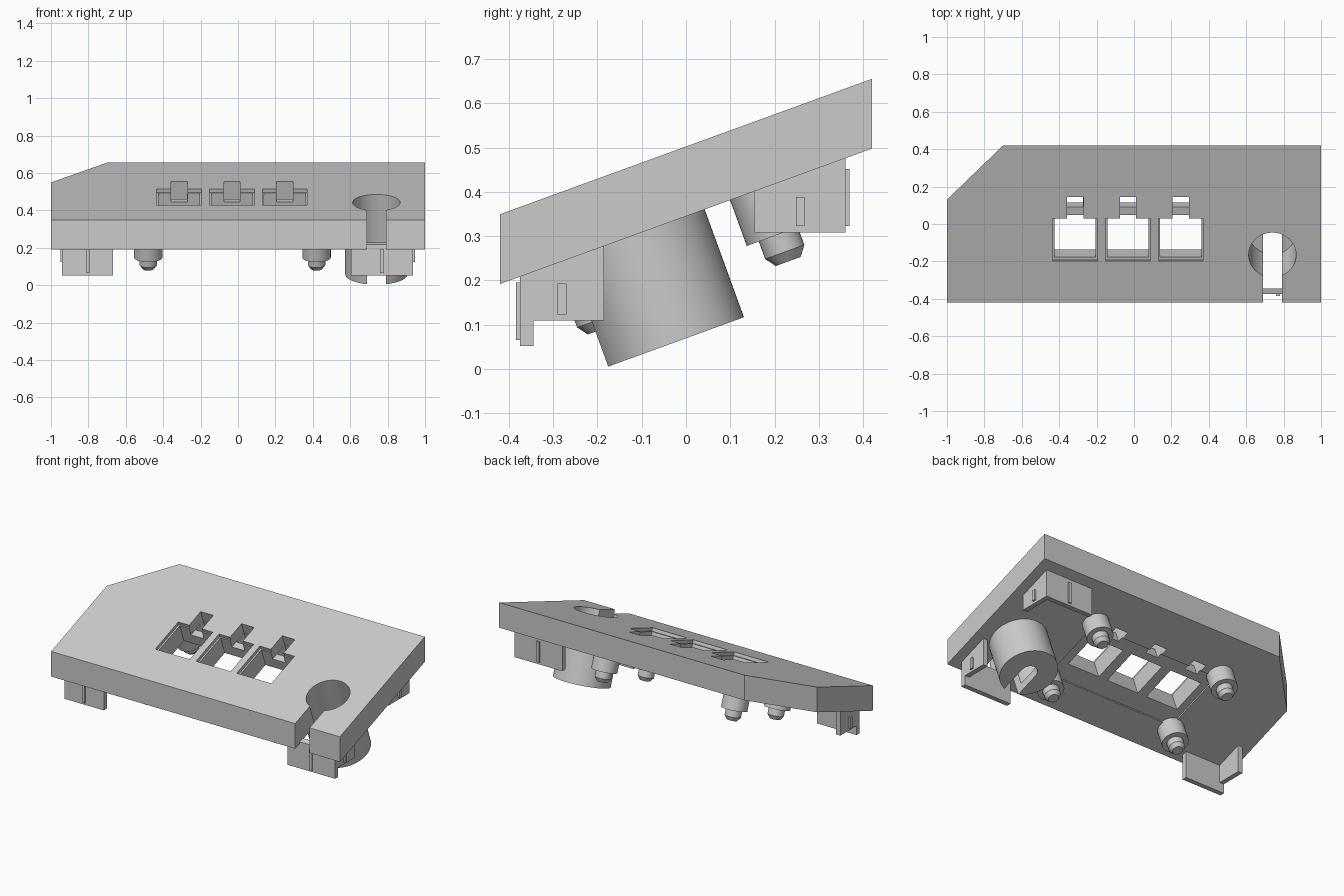
import bpy, bmesh, math
from mathutils import Matrix, Vector

if "Cube" in bpy.data.objects:
    bpy.data.objects.remove(bpy.data.objects["Cube"])

TILT = math.radians(20)
SLOPE = math.tan(TILT)
BASE = 0.345           # height of the underside at the centre
THICK = 0.148          # thickness square to the slope
# Tilted frame: x across, y up the slope, z out of the panel, 0 at the underside
FRAME = Matrix.Translation((0, 0, BASE)) @ Matrix.Rotation(TILT, 4, 'X')

grey = bpy.data.materials.new("plain grey")
grey.use_nodes = True
colour = (0.6, 0.6, 0.6, 1)
grey.diffuse_color = colour
grey.node_tree.nodes["Principled BSDF"].inputs["Base Color"].default_value = colour


def under(y):
    return BASE + SLOPE * y


def make(name, bm, smooth=False):
    bmesh.ops.recalc_face_normals(bm, faces=bm.faces)
    mesh = bpy.data.meshes.new(name)
    bm.to_mesh(mesh)
    bm.free()
    mesh.materials.append(grey)
    ob = bpy.data.objects.new(name, mesh)
    bpy.context.collection.objects.link(ob)
    if smooth:
        shade(ob)
    return ob


def shade(ob):
    bpy.ops.object.select_all(action='DESELECT')
    ob.select_set(True)
    bpy.context.view_layer.objects.active = ob
    bpy.ops.object.shade_smooth_by_angle(angle=math.radians(30))


def box(name, x, y, z, matrix=FRAME):
    bm = bmesh.new()
    bmesh.ops.create_cube(bm, size=1)
    for v in bm.verts:
        v.co = Vector([r[0] if c < 0 else r[1] for c, r in zip(v.co, (x, y, z))])
    bm.transform(matrix)
    return make(name, bm)


def turned(name, x, y, profile, smooth=True, sides=48):
    """Solid of stacked rings, from (radius, z) pairs, square to the panel."""
    bm = bmesh.new()
    rings = []
    for r, z in profile:
        rings.append([bm.verts.new((x + r * math.cos(i * math.tau / sides),
                                    y + r * math.sin(i * math.tau / sides), z))
                      for i in range(sides)])
    for a, b in zip(rings, rings[1:]):
        for i in range(sides):
            j = (i + 1) % sides
            bm.faces.new((a[i], a[j], b[j], b[i]))
    bm.faces.new(rings[0])
    bm.faces.new(rings[-1])
    bm.transform(FRAME)
    return make(name, bm, smooth)


def prism(name, points, x0, x1):
    """Side profile in (y, z) drawn out along x."""
    bm = bmesh.new()
    face = bm.faces.new([bm.verts.new((x0, y, z)) for y, z in points])
    out = bmesh.ops.extrude_face_region(bm, geom=[face])["geom"]
    bmesh.ops.translate(bm, vec=(x1 - x0, 0, 0),
                        verts=[g for g in out if isinstance(g, bmesh.types.BMVert)])
    return make(name, bm)


def cut(ob, cutters):
    for c in cutters:
        mod = ob.modifiers.new("cut", 'BOOLEAN')
        mod.operation, mod.solver, mod.object = 'DIFFERENCE', 'EXACT', c
    bpy.context.view_layer.update()
    result = bpy.data.meshes.new_from_object(
        ob.evaluated_get(bpy.context.evaluated_depsgraph_get()))
    ob.modifiers.clear()
    ob.data = result
    for c in cutters:
        bpy.data.objects.remove(c)
    shade(ob)


# Sloping panel with upright edges and one clipped corner
bm = bmesh.new()
outline = [(-1, -0.42), (1, -0.42), (1, 0.42), (-0.7, 0.42), (-1, 0.13)]
low = [bm.verts.new((x, y, under(y))) for x, y in outline]
high = [bm.verts.new((x, y, under(y) + THICK / math.cos(TILT))) for x, y in outline]
bm.faces.new(low)
bm.faces.new(high)
for i in range(len(low)):
    j = (i + 1) % len(low)
    bm.faces.new((low[i], low[j], high[j], high[i]))
panel = make("panel", bm)

# Socket position, cable slot and bore
SX, SY = 0.74, -0.122


def socket_cutters(floor):
    return [box("slot_cutter", (SX - 0.05, SX + 0.05), (-0.65, SY), (-0.4, 0.3)),
            turned("slot_end_cutter", SX, SY, [(0.0499, -0.41), (0.0499, 0.31)]),
            turned("bore_cutter", SX, SY, [(0.127, floor), (0.127, 0.32)])]


# Three windows with a rim, a latch notch and a bridge beneath the notch
cutters = [box("recess_cutter", (-0.47, 0.42), (-0.25, 0.16), (-0.1, 0.01))]
for x in (-0.315, -0.032, 0.25):
    cutters += [
        box("rim_cutter", (x - 0.12, x + 0.12), (-0.157, 0.086), (THICK - 0.02, 0.3)),
        box("window_cutter", (x - 0.11, x + 0.11), (-0.142, 0.08), (-0.2, 0.31)),
        box("notch_cutter", (x - 0.044, x + 0.044), (0.07, 0.207), (0.078, 0.32)),
        box("latch_cutter", (x - 0.043, x + 0.043), (0.125, 0.206), (-0.21, 0.33))]
cut(panel, cutters + socket_cutters(-0.22))

# Socket tube hanging beneath the panel, with a slotted floor
tube = turned("socket_tube", SX, SY, [(0.167, -0.259), (0.167, 0.005)], False, 64)
cut(tube, socket_cutters(-0.21))

# Four stepped mounting pegs
for side, x in (("right", -0.48), ("left", 0.42)):
    for end, y in (("front", -0.27), ("back", 0.182)):
        turned(f"{end}_{side}_peg", x, y,
               [(0.076, 0.02), (0.076, -0.11), (0.047, -0.11),
                (0.047, -0.152), (0.03, -0.175)])


def bracket(name, xo, xi, yo, yi, z_wall, z_side, ribs, rib_y):
    """Corner bracket: cross wall, side wall and a thin rib on each."""
    sx = math.copysign(1, xo)
    sy = math.copysign(1, yo)
    wall = yo - sy * 0.03

    def upright(part, y0, y1, z, x0, x1):
        prism(f"{name}_{part}", [(y0, z), (y1, z), (y1, under(y1) + 0.01),
                                 (y0, under(y0) + 0.01)], x0, x1)
    upright("cross_wall", yo, wall, z_wall, xo, xi)
    upright("side_wall", yo, yi, z_side, xo, xo - sx * 0.03)
    mid = (xo + xi) / 2
    box(f"{name}_cross_rib", (mid - 0.01, mid + 0.01),
        sorted((yo, yo + sy * 0.009)), ribs[0], Matrix())
    box(f"{name}_side_rib", sorted((xo, xo + sx * 0.01)),
        (rib_y - 0.01, rib_y + 0.01), ribs[1], Matrix())


front = (-0.375, -0.185, 0.052, 0.11, ((0.065, 0.195), (0.123, 0.193)), -0.28)
bracket("front_left_bracket", 0.935, 0.605, *front)
bracket("front_right_bracket", -0.94, -0.667, *front)
bracket("back_left_bracket", 0.935, 0.605, 0.36, 0.155, 0.308, 0.308,
        ((0.323, 0.452), (0.323, 0.388)), 0.258)
